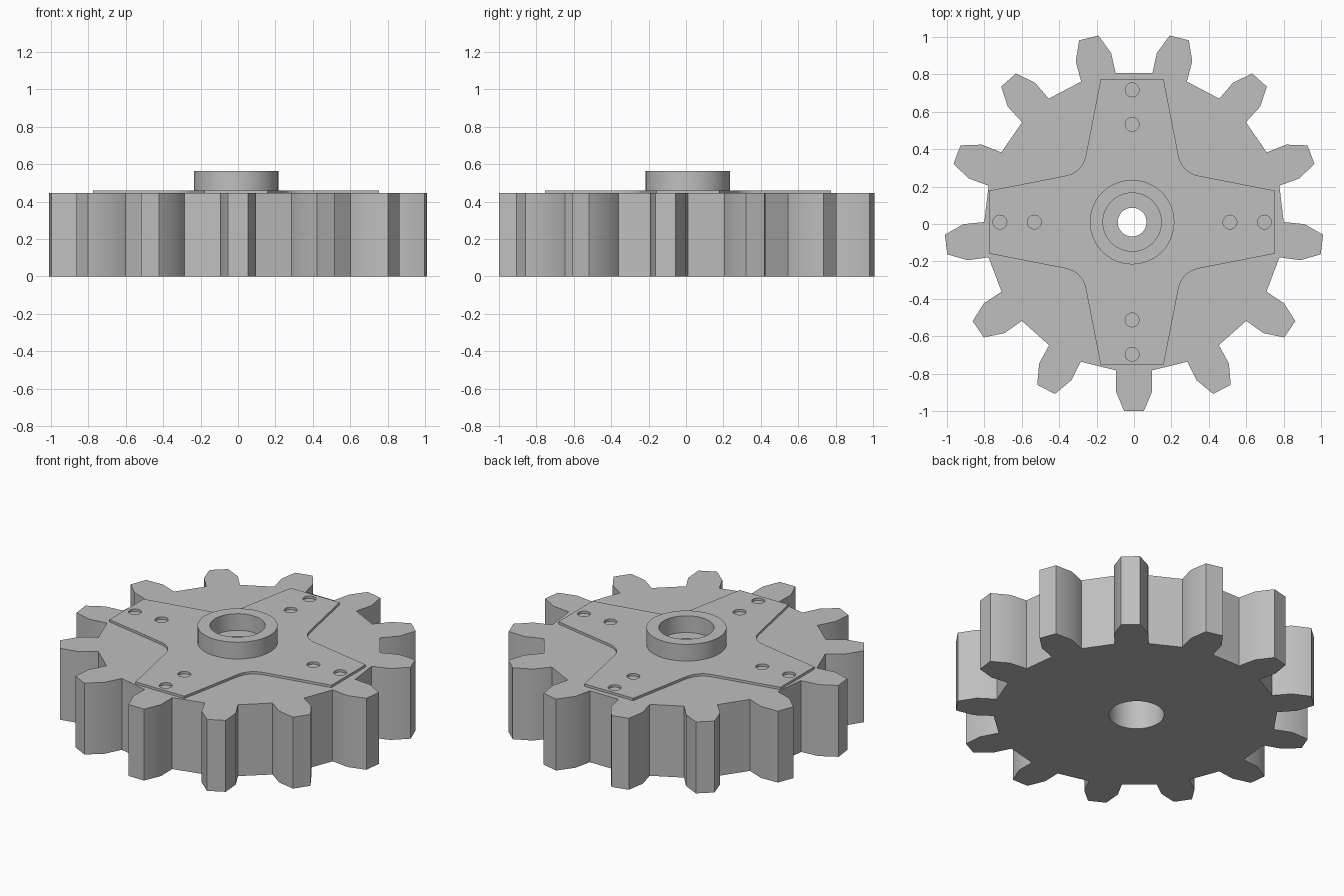
import bpy
import bmesh
import math
from mathutils import Vector, Matrix

if "Cube" in bpy.data.objects:
    bpy.data.objects.remove(bpy.data.objects["Cube"], do_unlink=True)

TEETH = 13
GEAR_CENTRE = Vector((0, 0.012))
HUB_CENTRE = Vector((-0.01, 0.01))
GEAR_TOP, PLATE_TOP, HUB_TOP = 0.445, 0.46, 0.564
BORE = 0.156

steel = bpy.data.materials.new("grey_steel")
steel.use_nodes = True
GREY = (0.52, 0.52, 0.52, 1)
steel.diffuse_color = GREY
steel.node_tree.nodes["Principled BSDF"].inputs["Base Color"].default_value = GREY


def circle(radius, centre=HUB_CENTRE, count=48):
    """Points of a circle."""
    return [centre + Vector((radius, 0)) @ Matrix.Rotation(math.tau * i / count, 2)
            for i in range(count)]


def extrude_profile(name, loops, bottom, top):
    """Solid from an outline and its holes, raised from bottom to top."""
    bm = bmesh.new()
    for loop in loops:
        verts = [bm.verts.new((p.x, p.y, bottom)) for p in loop]
        for a, b in zip(verts, verts[1:] + verts[:1]):
            bm.edges.new((a, b))
    bmesh.ops.triangle_fill(bm, edges=bm.edges[:], use_beauty=True, normal=(0, 0, 1))
    raised = bmesh.ops.extrude_face_region(bm, geom=bm.faces[:], use_keep_orig=True)
    moved = [v for v in raised["geom"] if isinstance(v, bmesh.types.BMVert)]
    bmesh.ops.translate(bm, verts=moved, vec=(0, 0, top - bottom))
    bmesh.ops.recalc_face_normals(bm, faces=bm.faces[:])
    mesh = bpy.data.meshes.new(name)
    bm.to_mesh(mesh)
    bm.free()
    mesh.materials.append(steel)
    obj = bpy.data.objects.new(name, mesh)
    bpy.context.collection.objects.link(obj)
    bpy.ops.object.select_all(action="DESELECT")
    obj.select_set(True)
    bpy.context.view_layer.objects.active = obj
    bpy.ops.object.shade_smooth_by_angle(angle=math.radians(30))
    return obj


# Toothed wheel: one tooth profile pointing to -y, repeated around the centre
half_tooth = [(0.095, -0.795), (0.097, -0.907), (0.053, -1.012)]
tooth = [Vector((-x, y)) for x, y in half_tooth]
tooth += [Vector(p) for p in reversed(half_tooth)]
outline = []
for i in range(TEETH):
    turn = Matrix.Rotation(math.tau * i / TEETH, 2)
    outline += [GEAR_CENTRE + turn @ p for p in tooth]
extrude_profile("toothed_wheel", [outline, circle(BORE)], 0, GEAR_TOP)

# Cross plate: four tapering arms joined by rounded inner corners
ARM_END, ARM_HALF, TAPER = 0.765, 0.168, 0.195
start = Vector((ARM_HALF + TAPER * (ARM_END - 0.36), 0.36))
corner = (ARM_HALF + TAPER * ARM_END) / (1 + TAPER)
middle = Vector((corner, corner))
fillet = []
for i in range(11):
    t = i / 10
    fillet.append(start * (1 - t) ** 2 + middle * 2 * t * (1 - t) + start.yx * t ** 2)
quarter = [Vector((ARM_HALF, ARM_END))] + fillet + [Vector((ARM_END, ARM_HALF))]
cross, holes = [], [circle(0.077)]
for i in range(4):
    turn = Matrix.Rotation(-math.pi / 2 * i, 2)
    cross += [HUB_CENTRE + turn @ p for p in quarter]
    for reach in (0.523, 0.707):
        holes.append(circle(0.037, HUB_CENTRE + turn @ Vector((0, reach)), 24))
extrude_profile("cross_plate", [cross] + holes, GEAR_TOP, PLATE_TOP)

# Raised hub collar
extrude_profile("hub_collar", [circle(0.226), circle(BORE)], PLATE_TOP, HUB_TOP)
